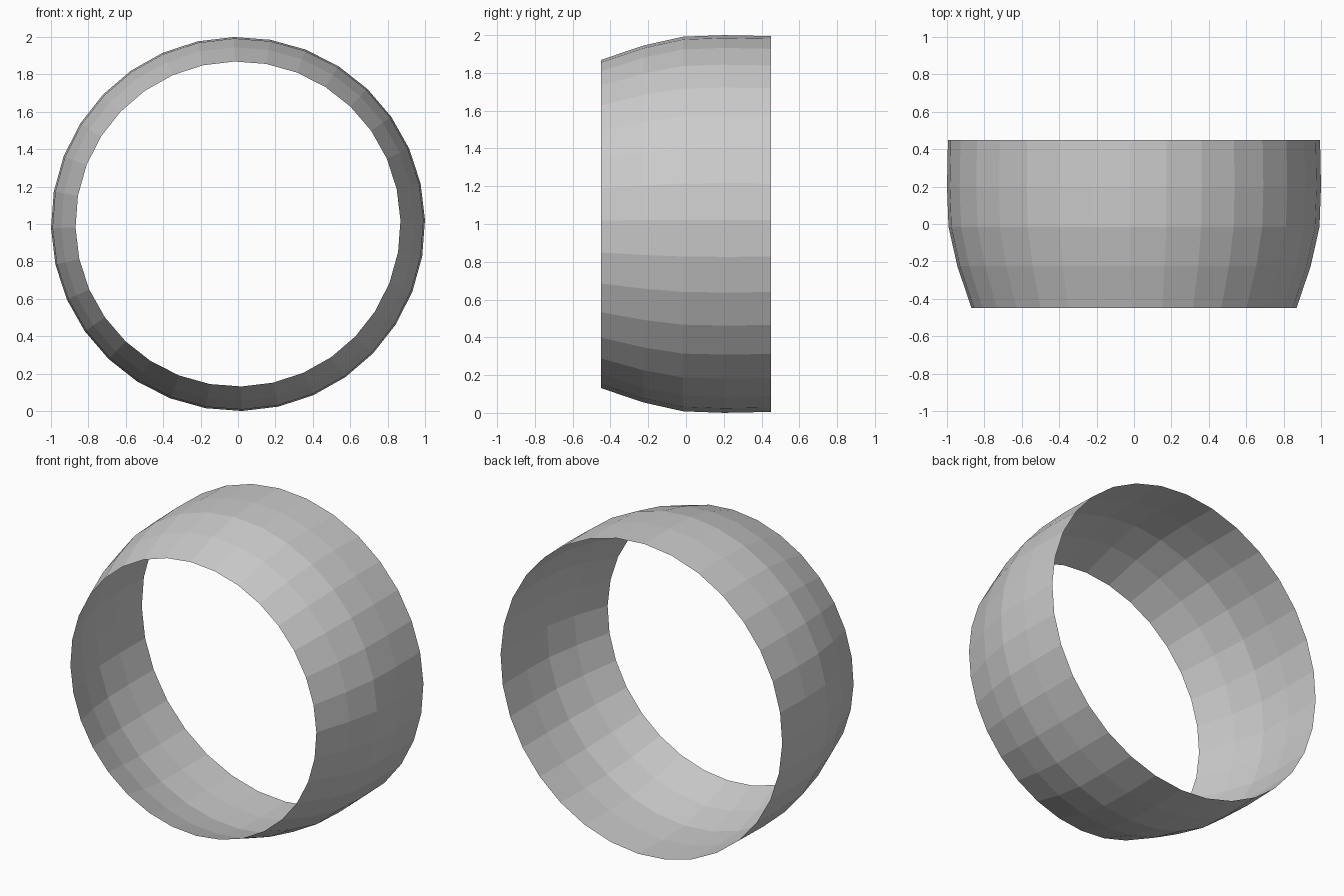
import bpy
import bmesh
import math

if "Cube" in bpy.data.objects:
    bpy.data.objects.remove(bpy.data.objects["Cube"])

SIDES = 32
TURN = math.radians(1.25)   # small roll of the facets about the axis

# Band profile: (y, radius) from the narrow front rim to the wide back rim
PROFILE = [(-0.45, 0.869), (-0.225, 0.945), (-0.015, 0.992), (0.2, 1.0), (0.45, 0.995)]


def ring(bm, y, r):
    pts = []
    for i in range(SIDES):
        a = TURN + 2 * math.pi * i / SIDES
        pts.append(bm.verts.new((r * math.cos(a), y, 1 + r * math.sin(a))))
    return pts


# Open, single-walled faceted band
bm = bmesh.new()
rings = [ring(bm, y, r) for y, r in PROFILE]
for a, b in zip(rings, rings[1:]):
    for i in range(SIDES):
        j = (i + 1) % SIDES
        bm.faces.new((a[i], b[i], b[j], a[j]))

# Make the faces point outward
bm.normal_update()
f = bm.faces[:][0]
c = f.calc_center_median()
if f.normal.x * c.x + f.normal.z * (c.z - 1) < 0:
    bmesh.ops.reverse_faces(bm, faces=bm.faces[:])

mesh = bpy.data.meshes.new("ring_band")
bm.to_mesh(mesh)
bm.free()
band = bpy.data.objects.new("ring_band", mesh)
bpy.context.collection.objects.link(band)
